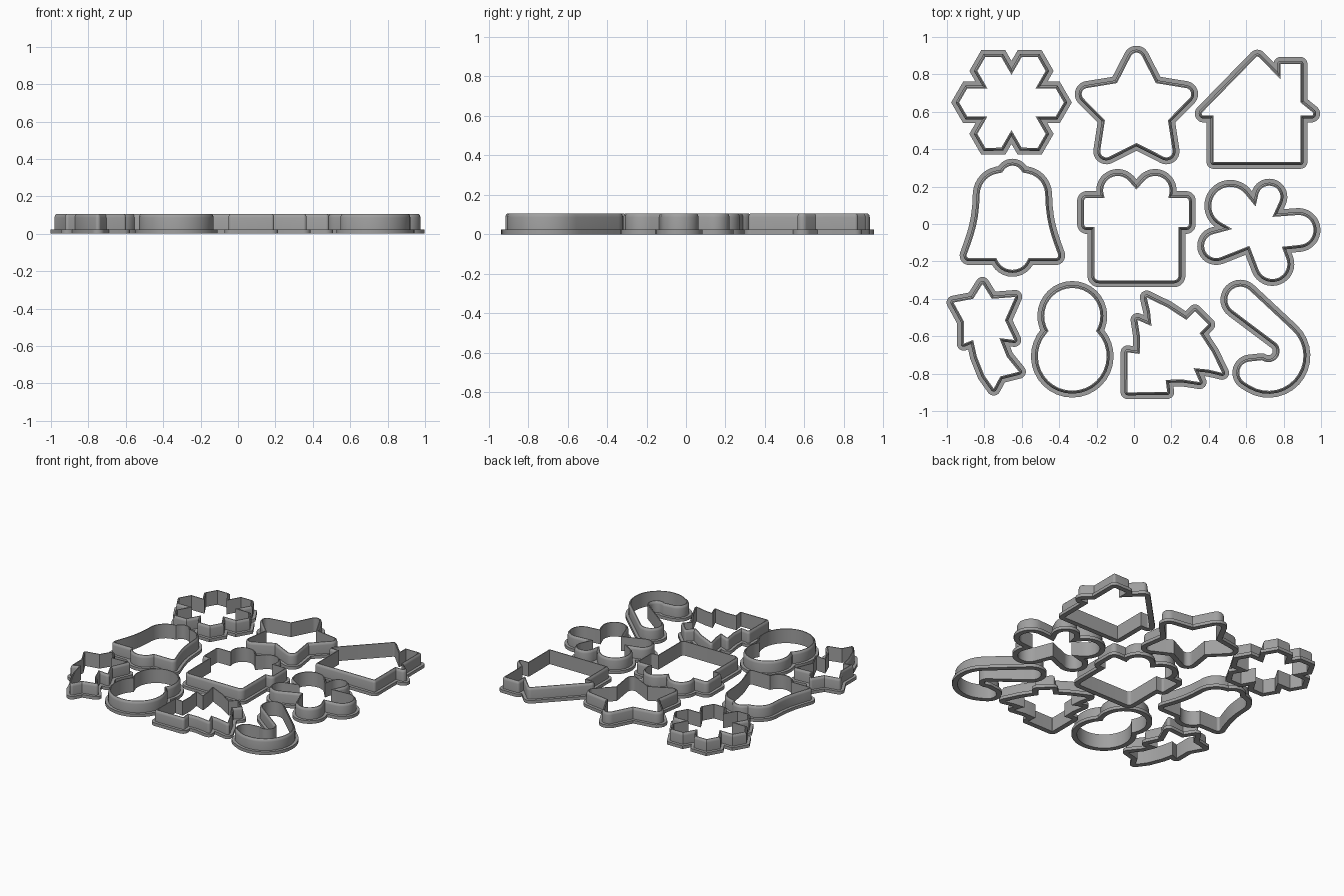
import bpy, bmesh
from math import atan2, acos, ceil, cos, sin, pi, radians, hypot

cube = bpy.data.objects.get("Cube")
if cube:
    bpy.data.objects.remove(cube)

U = 0.01  # outlines are drawn in hundredths

grey = bpy.data.materials.new("plain_grey")
grey.use_nodes = True
GREY = (0.35, 0.35, 0.35, 1)
grey.diffuse_color = GREY
grey.node_tree.nodes["Principled BSDF"].inputs["Base Color"].default_value = GREY

# Cross-section of the cutter wall: (distance out from the outline, height)
SECTION = [(0, 0), (3.7, 0), (3.7, 2.3), (1.6, 2.3), (1.6, 8.6),
           (1.3, 9.8), (0.6, 10.6), (0, 10.6)]


def edge_normal(a, b):
    """Angle of the outward normal of the tangent line joining two discs."""
    dx, dy = b[0] - a[0], b[1] - a[1]
    c = (a[2] - b[2]) / hypot(dx, dy)
    return atan2(dy, dx) - acos(max(-1, min(1, c)))


def trace(items, miter):
    """Turn a counterclockwise chain of corners and discs into
    (point, outward direction) pairs."""
    discs = [(i[0], i[1], i[2] if len(i) > 2 else 0) for i in items]
    nodes = []
    for k, (x, y, r) in enumerate(discs):
        a = edge_normal(discs[k - 1], discs[k])
        b = edge_normal(discs[k], discs[(k + 1) % len(discs)])
        turn = (b - a) % (2 * pi)
        if r == 0 and turn > pi:
            turn -= 2 * pi
        if r == 0 and (miter or turn < 0.3):
            mid, s = a + turn / 2, 1 / max(0.35, cos(turn / 2))
            nodes.append((x, y, s * cos(mid), s * sin(mid)))
        else:
            n = ceil(turn / 0.2)
            for j in range(n + 1):
                t = a + turn * j / n
                nodes.append((x + r * cos(t), y + r * sin(t), cos(t), sin(t)))
    return nodes


def cutter(name, items, place, angle=0, miter=False):
    """Sweep the wall section round an outline."""
    nodes = trace(items, miter)
    ca, sa = cos(radians(angle)), sin(radians(angle))
    bm = bmesh.new()
    rings = []
    for x, y, nx, ny in nodes:
        ring = []
        for off, z in SECTION:
            px, py = x + off * nx, y + off * ny
            ring.append(bm.verts.new((U * (px * ca - py * sa),
                                      U * (px * sa + py * ca), U * z)))
        rings.append(ring)
    m = len(SECTION)
    for i, ring in enumerate(rings):
        prev = rings[i - 1]
        for j in range(m):
            k = (j + 1) % m
            bm.faces.new((prev[j], ring[j], ring[k], prev[k]))
    bmesh.ops.remove_doubles(bm, verts=bm.verts, dist=1e-5)
    bmesh.ops.recalc_face_normals(bm, faces=bm.faces)
    mesh = bpy.data.meshes.new(name)
    bm.to_mesh(mesh)
    bm.free()
    mesh.materials.append(grey)
    ob = bpy.data.objects.new(name, mesh)
    ob.location = (place[0], place[1], 0)
    bpy.context.scene.collection.objects.link(ob)
    bpy.ops.object.select_all(action='DESELECT')
    ob.select_set(True)
    bpy.context.view_layer.objects.active = ob
    bpy.ops.object.shade_smooth_by_angle(angle=radians(30))


def mirrored(half):
    """Complete a right half, listed from bottom to top."""
    return half + [(-i[0], *i[1:]) for i in reversed(half) if i[0] != 0]


def around(items, count, start):
    """Repeat a motif evenly round the centre."""
    out = []
    for k in range(count):
        t = radians(start) + 2 * pi * k / count
        out += [(x * cos(t) - y * sin(t), x * sin(t) + y * cos(t), *r)
                for x, y, *r in items]
    return out


def arc(cx, cy, r, a0, a1, n):
    """Corner points along an arc, for hollows."""
    ts = [radians(a0 + (a1 - a0) * k / n) for k in range(n + 1)]
    return [(cx + r * cos(t), cy + r * sin(t)) for t in ts]


# Snowflake: six pointed arms with square mitred corners
w = 7.4
arm = [(23.7, -w), (28, 0), (23.7, w), (2 * w * cos(pi / 6), w)]
cutter("snowflake_cutter", around(arm, 6, 0), (-0.655, 0.65), miter=True)

# Star: five rounded tips
notch = radians(36)
tip = [(27.3, 0, 3.3), (17.7 * cos(notch), 17.7 * sin(notch))]
cutter("star_cutter", around(tip, 5, 90), (0.013, 0.61))

# House with a chimney
house = [(-23.5, -26.8), (23, -26.8), (23, -2), (28.8, -1, 1), (23, 5),
         (23, 25.6), (12.3, 25.6), (12.3, 17.5), (0, 28.5, 1),
         (-28.8, -1, 1), (-23.5, -2)]
cutter("house_cutter", house, (0.66, 0.6))

# Bell with a clapper and a top knob
bell = [(0, -19.3, 8.9), (8.5, -22), (23, -20.5, 1.5), (22.6, -15), (20.9, -10),
        (19.5, -5), (18.5, 0), (17.8, 6), (6, 12, 11.5), (5.5, 23.8),
        (0, 22, 5.5)]
cutter("bell_cutter", mirrored(bell), (-0.65, 0.037))

# Gift box with a lid and a bow
gift = [(20, -26, 2.5), (22.5, 0), (26.5, 1.5, 1.5), (26.5, 14, 1.5),
        (17, 15.5), (10, 19.5, 7.8), (0, 20)]
cutter("gift_cutter", mirrored(gift), (0.013, -0.016))

# Gingerbread figure: leg, arm, head, arm, leg
figure = [(21, 0.5, 8), (7, 7.5), (5.3, 18.2, 6), (-2, 13), (-15.5, 13.4, 10.2),
          (-14.4, 1), (-23, -8, 6.5), (-5.3, -8), (7, -17.7, 8), (12, -8.5)]
cutter("gingerbread_cutter", figure, (0.67, -0.037))

# Shooting star with a curved tail
comet = [(-1, 28), (-6, 20), (-16.5, 18), (-11, 8), (-11, -4), (-6, -2),
         (-4, -11), (0, -21), (5, -28), (8.5, -21.5), (18.5, -19), (12, -11),
         (8, -1), (16, -2), (11, 8.5), (16.5, 21), (4, 20)]
cutter("shooting_star_cutter", comet, (-0.8, -0.6))

# Snowman: two overlapping discs
snowman = [(0, -9, 18.4), (12.6, 4.5), (0, 12.5, 15)]
cutter("snowman_cutter", mirrored(snowman), (-0.33, -0.617))

# Fir tree, laid diagonally
tree = [(5, -22), (5, -15.5), (17, -13), (28.5, -9), (22, -5), (15.9, 0),
        (23.5, 3), (16, 8.5), (9.8, 15), (15, 19), (0, 33.5, 0.5)]
cutter("tree_cutter", mirrored(tree), (0.206, -0.658), angle=135)

# Candy cane: straight stem, hollow of the hook, hook end, outer bend
cane = ([(-14, 21, 7)] + arc(1, -6.4, 6, 42, -125, 10)
        + [(-8.6, -18, 6), (1, -9, 18.7)])
cutter("candy_cane_cutter", cane, (0.709, -0.615))
